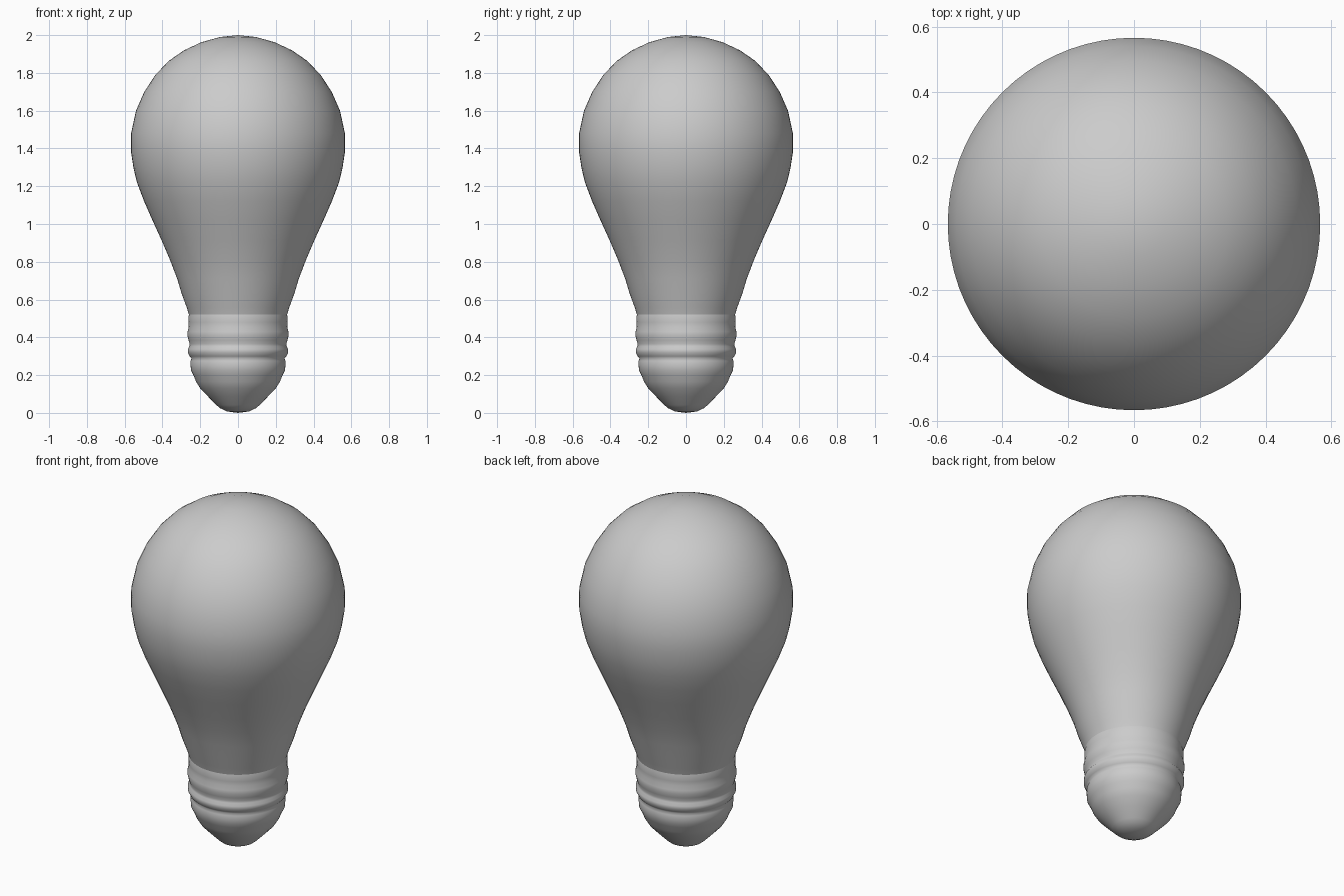
import bpy
import bmesh
import math

SEGMENTS = 72


def lathe(name, profile):
    """Revolve a (radius, height) profile around z; radius 0 becomes a pole."""
    bm = bmesh.new()
    rings = []
    for r, z in profile:
        if r == 0:
            rings.append([bm.verts.new((0, 0, z))] * SEGMENTS)
        else:
            rings.append([bm.verts.new((r * math.cos(a), r * math.sin(a), z))
                          for a in (2 * math.pi * i / SEGMENTS for i in range(SEGMENTS))])
    for low, high in zip(rings, rings[1:]):
        for i in range(SEGMENTS):
            j = (i + 1) % SEGMENTS
            corners = [low[i], low[j], high[j], high[i]]
            bm.faces.new(list(dict.fromkeys(corners)))
    bmesh.ops.recalc_face_normals(bm, faces=bm.faces)
    mesh = bpy.data.meshes.new(name)
    bm.to_mesh(mesh)
    bm.free()
    obj = bpy.data.objects.new(name, mesh)
    bpy.context.collection.objects.link(obj)
    mesh.shade_smooth()
    return obj


# Glass envelope: narrow neck widening to a round globe
lathe("glass_bulb", [
    (0.260, 0.52), (0.272, 0.56), (0.298, 0.63), (0.322, 0.71), (0.360, 0.81),
    (0.403, 0.91), (0.453, 1.02), (0.497, 1.12), (0.535, 1.22), (0.553, 1.295),
    (0.566, 1.38), (0.566, 1.48), (0.540, 1.60), (0.496, 1.70), (0.437, 1.79),
    (0.365, 1.865), (0.285, 1.92), (0.195, 1.962), (0.095, 1.99), (0, 2.0),
])

# Screw base: collar, rounded thread ridges and a tapering contact tip
lathe("screw_base", [
    (0, 0.0), (0.06, 0.008), (0.095, 0.025), (0.115, 0.042), (0.16, 0.088),
    (0.20, 0.13), (0.222, 0.165), (0.236, 0.20), (0.249, 0.225), (0.251, 0.25),
    (0.251, 0.275), (0.246, 0.288), (0.256, 0.30), (0.266, 0.32), (0.266, 0.338),
    (0.257, 0.352), (0.256, 0.365), (0.262, 0.385), (0.268, 0.41), (0.267, 0.43),
    (0.261, 0.455), (0.262, 0.48), (0.263, 0.50), (0.260, 0.52),
])
